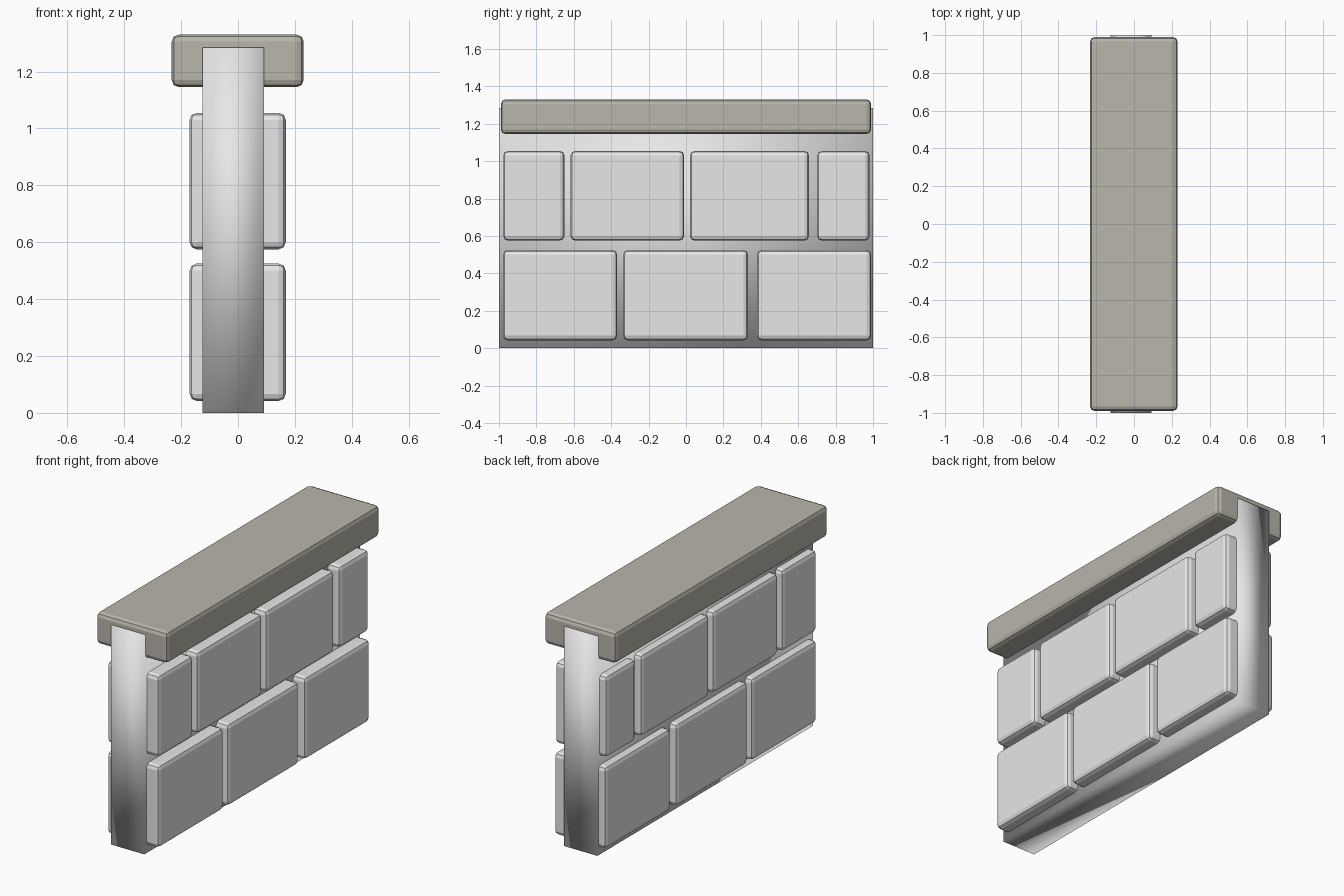
import bpy
from mathutils import Vector

if "Cube" in bpy.data.objects:
    bpy.data.objects.remove(bpy.data.objects["Cube"])


def make_material(name, color):
    mat = bpy.data.materials.new(name)
    mat.diffuse_color = (*color, 1.0)
    mat.use_nodes = True
    mat.node_tree.nodes["Principled BSDF"].inputs["Base Color"].default_value = mat.diffuse_color
    return mat


stone_grey = make_material("stone_grey", (0.8, 0.8, 0.8))
cap_taupe = make_material("cap_taupe", (0.48, 0.465, 0.405))


def block(name, low, high, mat, bevel=0.0):
    """Box spanning two corners, optionally with rounded edges."""
    low, high = Vector(low), Vector(high)
    bpy.ops.mesh.primitive_cube_add(size=1, location=(low + high) / 2)
    obj = bpy.context.object
    obj.name = name
    obj.scale = high - low
    bpy.ops.object.transform_apply(location=False, rotation=False, scale=True)
    obj.data.materials.append(mat)
    if bevel:
        mod = obj.modifiers.new("rounded_edges", 'BEVEL')
        mod.width = bevel
        mod.segments = 2
    return obj


# Mortar core, softly shaded across its corners
core = block("mortar_core", (-0.125, -1.0, 0.0), (0.092, 1.0, 1.285), stone_grey)
for face in core.data.polygons:
    face.use_smooth = True

# Bricks run through the wall and stand proud on both sides
rows = [
    ("lower_brick", 0.042, 0.525, [(-0.978, -0.368), (-0.335, 0.332), (0.38, 0.99)]),
    ("upper_brick", 0.575, 1.055, [(-0.977, -0.65), (-0.617, -0.01),
                                   (0.021, 0.658), (0.702, 0.981)]),
]
for name, bottom, top, spans in rows:
    for i, (y0, y1) in enumerate(spans, 1):
        block(f"{name}_{i}", (-0.17, y0, bottom), (0.168, y1, top), stone_grey, 0.025)

# Coping slab on top
block("coping_slab", (-0.233, -0.99, 1.145), (0.231, 0.99, 1.33), cap_taupe, 0.025)
